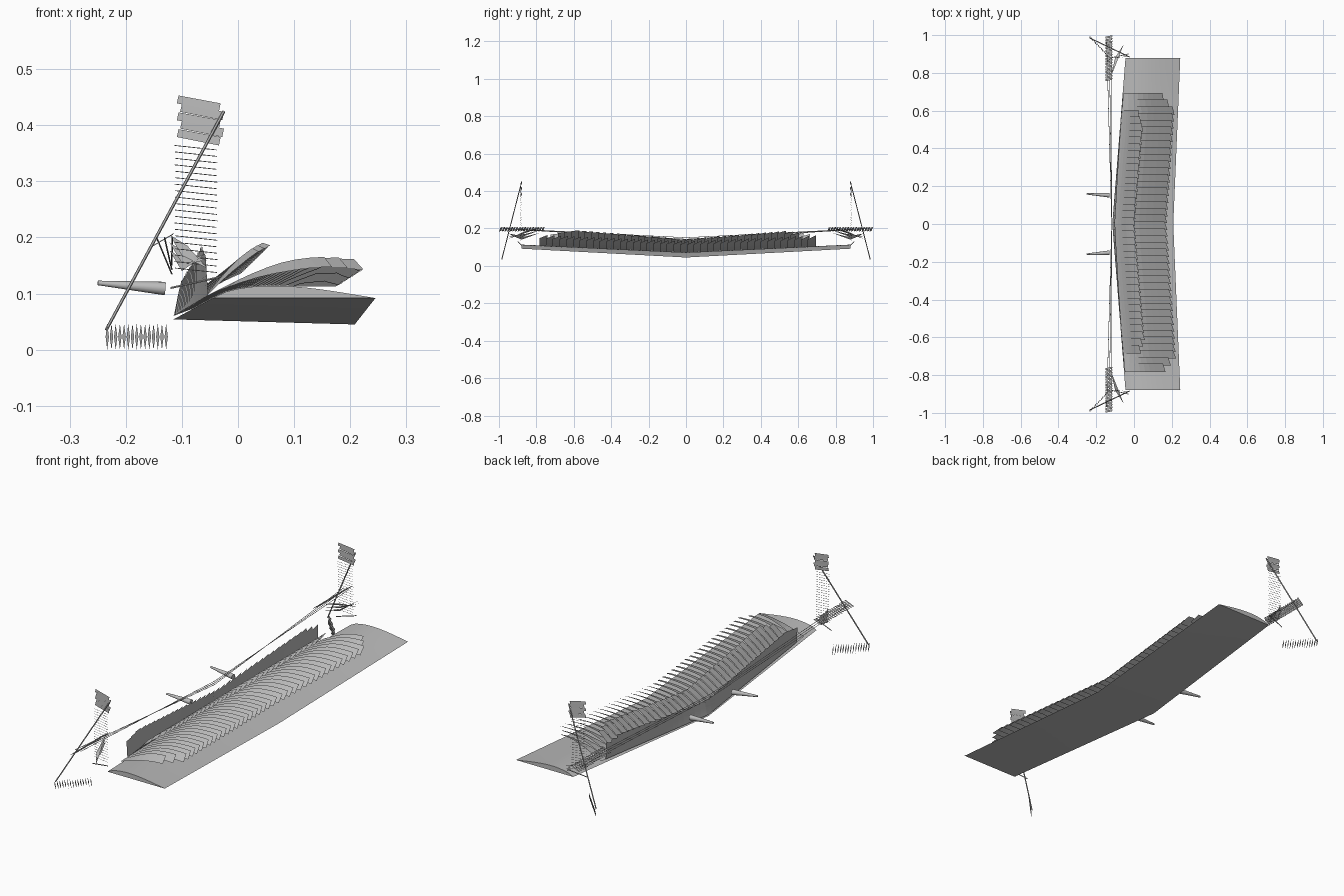
import bpy
from math import sin, pi
from mathutils import Vector

if "Cube" in bpy.data.objects:
    bpy.data.objects.remove(bpy.data.objects["Cube"], do_unlink=True)

grey = bpy.data.materials.new("plain grey")
grey.use_nodes = True
tone = (0.5, 0.5, 0.5, 1)
grey.diffuse_color = tone
grey.node_tree.nodes["Principled BSDF"].inputs["Base Color"].default_value = tone


class Shape:
    """Collects pieces of one part and turns them into an object."""
    def __init__(self, name):
        self.name, self.verts, self.faces = name, [], []

    def poly(self, *pts):
        n = len(self.verts)
        self.verts += [tuple(p) for p in pts]
        self.faces.append(range(n, n + len(pts)))

    def loft(self, rows, closed=False):
        n, w = len(self.verts), len(rows[0])
        for row in rows:
            self.verts += [tuple(p) for p in row]
        for r in range(len(rows) - 1):
            for i in range(w if closed else w - 1):
                a, b = n + r * w + i, n + r * w + (i + 1) % w
                self.faces.append((a, b, b + w, a + w))
        if closed:
            self.faces.append(tuple(range(n + w - 1, n - 1, -1)))
            last = n + (len(rows) - 1) * w
            self.faces.append(tuple(range(last, last + w)))

    def rod(self, a, b, r1, r2=None, sides=6):
        a, b = Vector(a), Vector(b)
        turn = (b - a).to_track_quat('Z', 'Y')
        ring = lambda c, r: [c + turn @ Vector((r * sin(2 * pi * k / sides + pi / 2),
                             r * sin(2 * pi * k / sides), 0)) for k in range(sides)]
        self.loft([ring(a, r1), ring(b, r2 or r1)], True)

    def build(self, smooth=False):
        mesh = bpy.data.meshes.new(self.name)
        mesh.from_pydata(self.verts, [], self.faces)
        mesh.materials.append(grey)
        obj = bpy.data.objects.new(self.name, mesh)
        bpy.context.collection.objects.link(obj)
        bpy.ops.object.select_all(action='DESELECT')
        obj.select_set(True)
        bpy.context.view_layer.objects.active = obj
        bpy.ops.object.mode_set(mode='EDIT')
        bpy.ops.mesh.select_all(action='SELECT')
        if smooth:
            bpy.ops.mesh.normals_make_consistent(inside=False)
        bpy.ops.object.mode_set(mode='OBJECT')
        if smooth:
            bpy.ops.object.shade_smooth_by_angle()
        return obj


def mix(a, b, t):
    return a + (b - a) * t


# Main wing: thin arched section, raised and swept toward both tips
SPAN = 0.88
wing = Shape("main_wing")
rows = []
for y in (-SPAN, 0, SPAN):
    v = abs(y) / SPAN
    lead, trail = mix(-0.115, -0.045, v), mix(0.208, 0.245, v)
    base, drop = mix(0.054, 0.092, v), mix(-0.009, 0, v)
    top = [(t, 0.022 * sin(pi * t ** 0.7)) for t in [k / 12 for k in range(13)]]
    under = [(k / 6, 0) for k in range(5, 0, -1)]
    rows.append([(mix(lead, trail, t), y, base + drop * t + h) for t, h in top + under])
wing.loft(rows, True)
wing.build(True)

# Overlapping feather layers: each feather is an arched, tilted strip
PITCH = 0.036


def feathers(name, y0, y1, root_end, tip_end, arch, rise, notch):
    layer = Shape(name)
    count = round((y1 - y0) / PITCH)
    for k in range(count):
        y = y0 + (k + 0.5) * (y1 - y0) / count
        edge = min(k, count - 1 - k)
        reach = 0.78 + 0.11 * edge if edge < 2 else 1
        strip = []
        for side in (-1, 1):
            ys = y + side * PITCH * 0.62
            v = abs(ys) / SPAN
            lx, lz = mix(-0.115, -0.04, v), mix(0.06, 0.105, v)
            ex, ez = mix(root_end[0], tip_end[0], v), mix(root_end[1], tip_end[1], v)
            line = []
            for i in range(9):
                t = i / 8 * reach * (1 - notch * (side + 1) / 2)
                lift = sin(pi * t) * arch + side * rise * min(1, 2 * t)
                line.append((mix(lx, ex, t), ys, mix(lz, ez, t) + lift))
            strip.append(line)
        layer.loft(strip)
    return layer.build()


feathers("long_feathers", -0.78, 0.69, (0.175, 0.122), (0.235, 0.16), 0.022, 0.010, 0.05)
feathers("middle_feathers", -0.68, 0.60, (0.005, 0.142), (0.08, 0.215), 0.010, 0.007, 0.08)
feathers("short_feathers", -0.72, 0.66, (-0.10, 0.12), (-0.05, 0.215), 0.0, 0.008, 0.1)

# Tapered nozzles on the leading edge
for side, label in ((-1, "right"), (1, "left")):
    nozzle = Shape(label + "_nozzle")
    nozzle.rod((-0.25, side * 0.16, 0.119), (-0.13, side * 0.152, 0.109), 0.004, 0.012, 16)
    nozzle.build(True)

# Tip gear, repeated on both ends
for s, label in ((-1, "right"), (1, "left")):
    # Slanted mast and the line running to the wing middle
    mast = Shape(label + "_mast")
    mast.rod((-0.235, s * 0.985, 0.035), (-0.025, s * 0.885, 0.425), 0.0028)
    mast.build()
    stay = Shape(label + "_stay_lines")
    for k in range(3):
        stay.rod((-0.145 + 0.014 * k, s * 0.97, 0.2), (-0.118, 0, 0.135 + 0.008 * k), 0.0014, sides=4)
    stay.build()

    # Upper panel made of slanting slats
    panel = Shape(label + "_panel")
    for k in range(5):
        z, x = 0.374 + 0.015 * k, -0.109 + 0.006 * (k % 2)
        ya, yb = s * (0.878 + 0.003 * (k % 2)), s * 0.886
        panel.poly((x, ya, z + 0.005), (x + 0.075, yb, z - 0.010),
                   (x + 0.078, yb, z + 0.005), (x + 0.003, ya, z + 0.019))
    panel.build()

    # Ladder of fine rungs below the panel
    ladder = Shape(label + "_ladder")
    for k in range(20):
        z = 0.36 - 0.0115 * k
        x = -0.113 + 0.0006 * (k % 3)
        ladder.rod((x, s * 0.881, z + 0.004), (x + 0.075, s * 0.886, z - 0.004), 0.0007, sides=4)
    ladder.build()

    # Row of narrow upright spikes at the foot
    spikes = Shape(label + "_foot_spikes")
    for k in range(15):
        t = k / 14
        x, y = mix(-0.233, -0.128, t), s * mix(0.99, 0.88, t)
        spikes.poly((x - 0.003, y, 0.023), (x, y - s * 0.006, 0.0),
                    (x + 0.003, y, 0.023), (x, y + s * 0.006, 0.046))
    spikes.build()

    # Row of small tilted slats along the tip
    slats = Shape(label + "_tip_slats")
    for k in range(17):
        y = s * mix(0.765, 0.99, k / 16)
        slats.poly((-0.152, y - 0.009, 0.184), (-0.116, y - 0.002, 0.205),
                   (-0.114, y + 0.009, 0.208), (-0.150, y + 0.002, 0.187))
    slats.build()

    # Leaf shaped vanes between tip and mast
    vanes = Shape(label + "_vanes")
    for k in range(3):
        d = 0.014 * k
        vanes.poly((-0.122, s * 0.78, 0.205 - d), (-0.09, s * 0.86, 0.185 - d),
                   (-0.055, s * 0.95, 0.145 + d), (-0.10, s * 0.88, 0.168 - d))
    vanes.rod((-0.12, s * 0.88, 0.11), (-0.03, s * 0.9, 0.13), 0.002)
    vanes.build()
